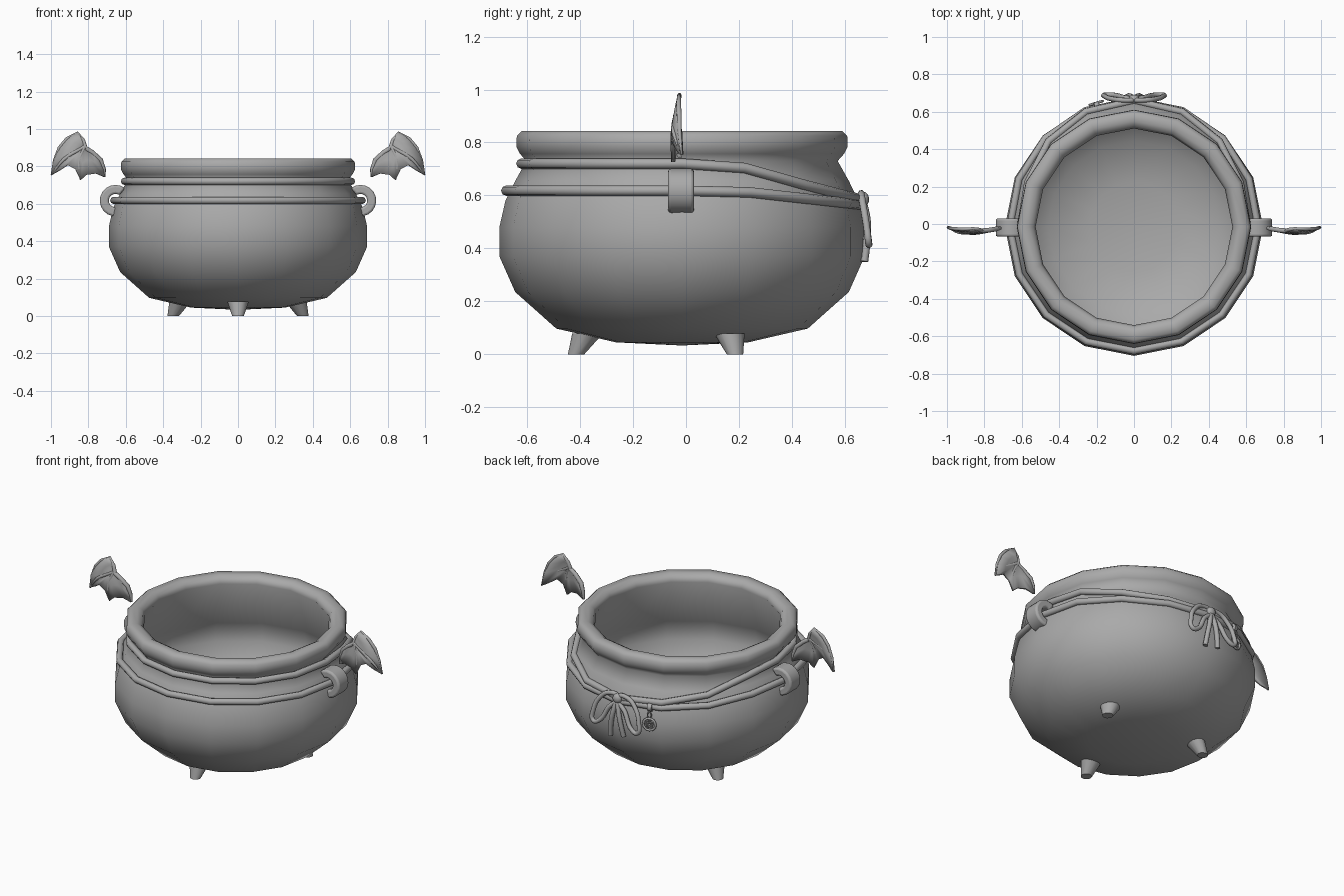
import bpy, bmesh, math
from mathutils import Vector

if "Cube" in bpy.data.objects:
    bpy.data.objects.remove(bpy.data.objects["Cube"])

CY = -0.015          # the vessel sits slightly forward of the origin
SIDES = 16

iron = bpy.data.materials.new("iron grey")
iron.diffuse_color = (0.4, 0.4, 0.4, 1)
iron.use_nodes = True
iron.node_tree.nodes["Principled BSDF"].inputs["Base Color"].default_value = iron.diffuse_color


def finish(ob, angle=60):
    ob.data.materials.clear()
    ob.data.materials.append(iron)
    bpy.ops.object.select_all(action='DESELECT')
    ob.select_set(True)
    bpy.context.view_layer.objects.active = ob
    bpy.ops.object.shade_smooth_by_angle(angle=math.radians(angle))
    return ob


def mesh_object(name, verts, faces, angle=60):
    me = bpy.data.meshes.new(name)
    me.from_pydata(verts, [], faces)
    bm = bmesh.new()
    bm.from_mesh(me)
    bmesh.ops.remove_doubles(bm, verts=bm.verts, dist=0.0001)
    bmesh.ops.recalc_face_normals(bm, faces=bm.faces)
    bm.to_mesh(me)
    bm.free()
    ob = bpy.data.objects.new(name, me)
    bpy.context.collection.objects.link(ob)
    return finish(ob, angle)


def tube(name, pts, radius, cyclic=False, smooth=False, taper=None):
    """Round tube along a path, turned into a mesh."""
    cu = bpy.data.curves.new(name, 'CURVE')
    cu.dimensions = '3D'
    cu.bevel_depth = radius
    cu.bevel_resolution = 2
    cu.use_fill_caps = True
    cu.resolution_u = 5
    sp = cu.splines.new('BEZIER' if smooth else 'POLY')
    knots = sp.bezier_points if smooth else sp.points
    knots.add(len(pts) - 1)
    for i, (k, p) in enumerate(zip(knots, pts)):
        k.co = p if smooth else (*p, 1)
        if smooth:
            k.handle_left_type = k.handle_right_type = 'AUTO'
        if taper:
            k.radius = taper[i]
    sp.use_cyclic_u = cyclic
    ob = bpy.data.objects.new(name, cu)
    bpy.context.collection.objects.link(ob)
    bpy.ops.object.select_all(action='DESELECT')
    ob.select_set(True)
    bpy.context.view_layer.objects.active = ob
    bpy.ops.object.convert(target='MESH')
    return finish(bpy.context.view_layer.objects.active)


def around(r, a, z):
    return (r * math.cos(a), CY + r * math.sin(a), z)


# cauldron: turned profile, outside from the base up, over the rim, down inside
profile = [(0, .033), (.25, .045), (.475, .097), (.63, .235), (.69, .37), (.69, .48),
           (.667, .58), (.63, .655), (.588, .73), (.612, .757), (.626, .785), (.624, .825),
           (.605, .843), (.565, .843), (.538, .828), (.526, .80), (.655, .50),
           (.672, .45), (.672, .38), (.61, .25), (.46, .12), (.24, .072), (0, .062)]
verts = [around(r, 2 * math.pi * i / SIDES, z) for r, z in profile for i in range(SIDES)]
faces = []
for j in range(len(profile) - 1):
    for i in range(SIDES):
        k = (i + 1) % SIDES
        a, b, c, d = j * SIDES + i, j * SIDES + k, (j + 1) * SIDES + k, (j + 1) * SIDES + i
        if j == 0:
            faces.append((a, c, d))
        elif j == len(profile) - 2:
            faces.append((a, b, c))
        else:
            faces.append((a, b, c, d))
mesh_object("cauldron", verts, faces, 75)

# three splayed feet
for n in range(3):
    a = math.radians(-90 + 120 * n)
    vs = []
    for dist, z, rad in ((.40, 0, .031), (.357, .078, .058)):
        c = Vector(around(dist, a, z))
        vs += [c + Vector((rad * math.cos(t), rad * math.sin(t), 0))
               for t in (2 * math.pi * i / 12 for i in range(12))]
    fs = [(i, (i + 1) % 12, 12 + (i + 1) % 12, 12 + i) for i in range(12)]
    fs += [tuple(range(11, -1, -1)), tuple(range(12, 24))]
    mesh_object("foot", vs, fs, 45)

# two cords, level in front and dropping to the knot at the back
for name, z0, r0, z1 in (("upper_cord", .72, .607, .585), ("lower_cord", .618, .664, .565)):
    path = []
    for i in range(SIDES):
        a = 2 * math.pi * i / SIDES
        t = max(0, (math.sin(a) * .67 - .2) / .47)
        path.append(around(r0 + (.674 - r0) * t, a, z0 + (z1 - z0) * t))
    tube(name, path, .0195, cyclic=True)

# outline of one wing in x and z, with its wrist
WRIST = (.822, .905)
OUTLINE = [(.714, .743), (.717, .785), (.735, .835), (.78, .875), (.815, .897), (.828, .94),
           (.858, .982), (.915, .948), (.955, .90), (.982, .835), (.998, .754), (.955, .778),
           (.91, .807), (.87, .785), (.842, .727), (.81, .755), (.76, .762)]


def wing_point(p, s):
    x, z = p
    bend = -.022 - .028 * math.sin(math.pi * min(1, max(0, (x - .72) / .30)))
    bend += .012 * max(0, (x - .93) / .07) + .025 * max(0, (z - .85) / .13)
    return (s * x, bend, z)


for s, side in ((1, "right"), (-1, "left")):
    # wing membrane: fan from the wrist with a middle ring so that it can curve
    n = len(OUTLINE)
    mids = [((p[0] + WRIST[0]) / 2, (p[1] + WRIST[1]) / 2) for p in OUTLINE]
    vs = [wing_point(WRIST, s)] + [wing_point(p, s) for p in mids + OUTLINE]
    fs = []
    for i in range(n):
        k = (i + 1) % n
        fs += [(0, 1 + i, 1 + k), (1 + i, 1 + n + i, 1 + n + k, 1 + k)]
    wing = mesh_object(side + "_wing_membrane", vs, fs)
    mod = wing.modifiers.new("thickness", 'SOLIDIFY')
    mod.thickness = .016
    mod.offset = 0

    # wing bones
    arm = [wing_point(p, s) for p in OUTLINE[:5]]
    tube(side + "_wing_arm", arm, .013, taper=[.5, .8, 1, 1, 1])
    edge = [wing_point(p, s) for p in OUTLINE[4:11]]
    tube(side + "_wing_leading_edge", edge, .012, taper=[1, .9, .5, .8, .8, .6, .3])
    for tip in (OUTLINE[10], OUTLINE[14]):
        mid = ((WRIST[0] + tip[0]) / 2 + .018, (WRIST[1] + tip[1]) / 2 + .01)
        tube(side + "_wing_finger", [wing_point(p, s) for p in (WRIST, mid, tip)],
             .012, smooth=True, taper=[1, .8, .3])

    # handle: broad rounded band bent into an open ring that enters the wall at the top
    vs, fs, steps = [], [], 12
    for i in range(steps + 1):
        t = math.radians(-98 + 225 * i / steps)
        for rad, y in ((.084, -.068), (.084, .03), (.036, .03), (.036, -.068)):
            vs.append((s * (.655 + rad * math.cos(t)), y, .617 + rad * math.sin(t)))
    for i in range(steps):
        for j in range(4):
            k = (j + 1) % 4
            fs.append((4 * i + j, 4 * i + k, 4 * i + 4 + k, 4 * i + 4 + j))
    fs += [(0, 1, 2, 3), tuple(4 * steps + j for j in range(4))]
    handle = mesh_object(side + "_handle", vs, fs, 50)
    bev = handle.modifiers.new("soft edges", 'BEVEL')
    bev.width = .014
    bev.segments = 3
    bev.limit_method = 'ANGLE'
    bev.angle_limit = math.radians(50)

    # bow loop leaning outward, and hanging tail
    loop = [(0, .59), (.06, .603), (.12, .56), (.155, .48), (.152, .418), (.115, .425), (.055, .52)]
    tube(side + "_bow_loop", [(s * x, .662 + .028 * min(1, (.605 - z) / .17), z) for x, z in loop],
         .0135, True, True)
    tail = [(0, .668, .58), (.02, .684, .50), (.036, .682, .42), (.045, .674, .35 if s > 0 else .365)]
    tube(side + "_bow_tail", [(s * x, y, z) for x, y, z in tail], .0145, smooth=True)

# knot of the bow
bpy.ops.mesh.primitive_uv_sphere_add(segments=12, ring_count=8, radius=.029, location=(0, .67, .585))
knot = bpy.context.object
knot.name = "bow_knot"
knot.scale = (1, .75, 1)
finish(knot)

# star charm hanging from the lower cord
ANG = math.radians(107)


def charm_point(u, z, out=.692):
    c = Vector(around(out, ANG, z))
    return tuple(c + u * Vector((-math.sin(ANG), math.cos(ANG), 0)))


def charm_ring(name, r, z, thick, n=16, stretch=1):
    pts = [charm_point(r * math.sin(2 * math.pi * i / n),
                       z + stretch * r * math.cos(2 * math.pi * i / n)) for i in range(n)]
    tube(name, pts, thick, cyclic=True)


charm_ring("charm_ring", .036, .47, .007)
charm_ring("charm_link", .011, .527, .004, 10, 1.8)
star = [charm_point(.034 * math.sin(4 * math.pi * i / 5), .47 + .034 * math.cos(4 * math.pi * i / 5))
        for i in range(5)]
for i in range(5):
    tube("charm_star_bar", [star[i], star[(i + 1) % 5]], .004)

# small collar fixing the charm to the cord
tube("charm_collar", [charm_point(-.012, .569, .672), charm_point(.012, .569, .672)], .026)
